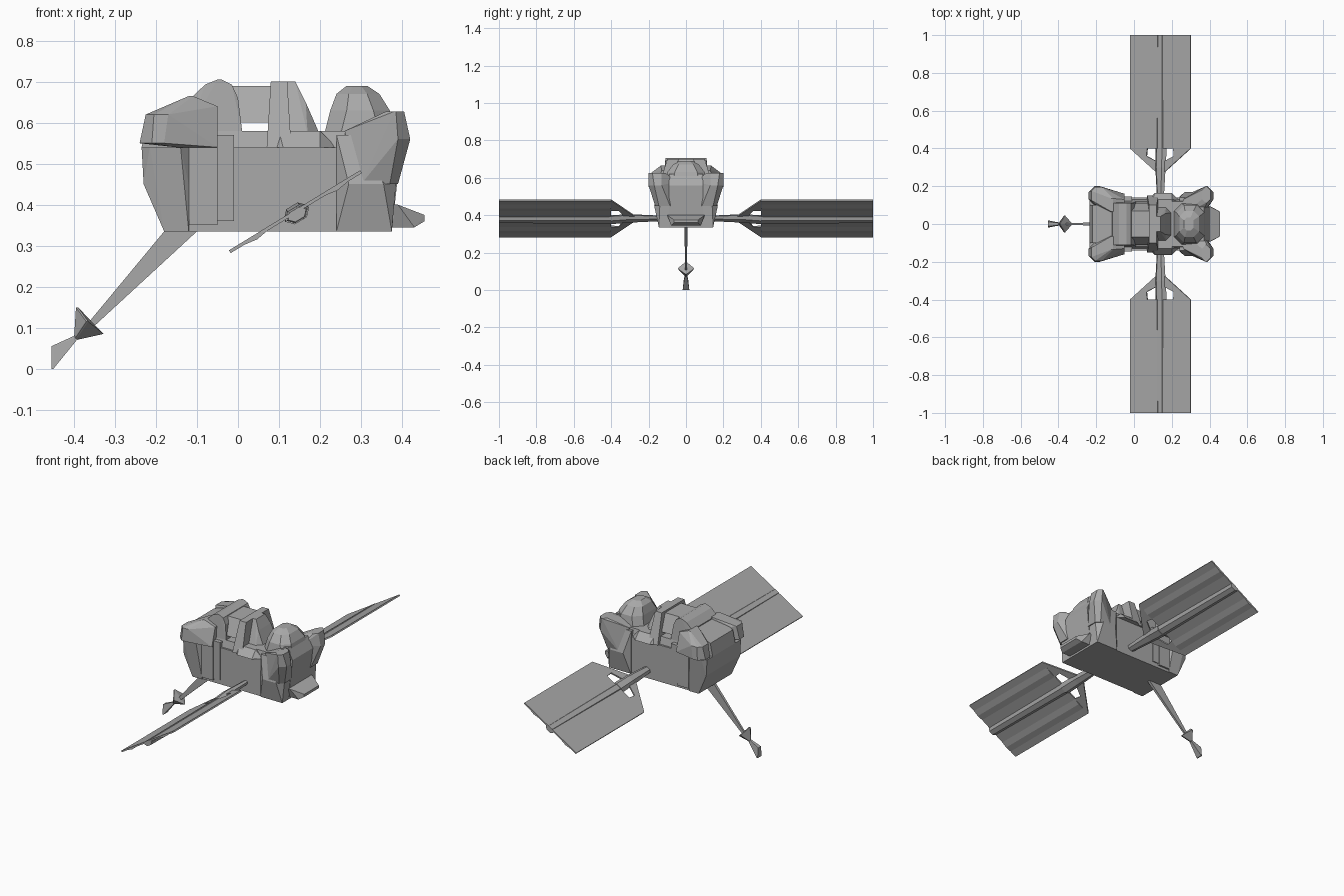
import bpy, bmesh, math
from mathutils import Vector

if "Cube" in bpy.data.objects:
    bpy.data.objects.remove(bpy.data.objects["Cube"])

colour = (.4, .4, .4, 1)
grey = bpy.data.materials.new("satellite_grey")
grey.use_nodes = True
grey.diffuse_color = colour
grey.node_tree.nodes["Principled BSDF"].inputs["Base Color"].default_value = colour

# Shared levels of the body
base, waist, deck, shoulder, roof = .335, .45, .54, .62, .7
sides = (("back", 1), ("front", -1))


def finish(name, bm):
    bmesh.ops.recalc_face_normals(bm, faces=bm.faces)
    mesh = bpy.data.meshes.new(name)
    bm.to_mesh(mesh)
    bm.free()
    mesh.materials.append(grey)
    part = bpy.data.objects.new(name, mesh)
    bpy.context.collection.objects.link(part)


def ring(left, right, half, z, cut=0, middle=0):
    """Level rectangle with optional cut corners, centred on y = middle."""
    centre, reach = (left + right) / 2, (right - left) / 2
    return [Vector((centre + sx * (reach - a), middle + sy * (half - b), z))
            for sx in (1, -1) for sy in (1, -1) for a, b in ((cut, 0), (0, cut))]


def hull(name, *rings):
    """Faceted convex block wrapped around rings of points."""
    bm = bmesh.new()
    for points in rings:
        for point in points:
            bm.verts.new(point)
    bmesh.ops.remove_doubles(bm, verts=bm.verts, dist=.0005)
    bmesh.ops.convex_hull(bm, input=bm.verts)
    stray = [v for v in bm.verts if not v.link_faces]
    bmesh.ops.delete(bm, geom=stray, context="VERTS")
    bmesh.ops.dissolve_limit(bm, angle_limit=.03, verts=bm.verts, edges=bm.edges)
    finish(name, bm)


# Main body and the sunken centres of its two ends
hull("main_body", ring(-.18, .36, .14, base), ring(-.18, .36, .14, deck))
hull("saddle_floor", ring(-.05, .3, .13, deck), ring(-.05, .3, .12, .58))
hull("saddle_bulge", ring(.07, .24, .165, deck, .04), ring(.1, .2, .13, .58))
hull("rear_lower_wall", ring(-.18, -.12, .145, base), ring(-.23, -.12, .15, waist),
     ring(-.235, -.12, .17, deck, .02))
hull("rear_roof", ring(-.235, -.05, .1, deck), ring(-.22, -.05, .1, .61),
     ring(-.12, -.05, .1, .64), ring(-.12, -.11, .1, .655))
hull("nose_centre", ring(.3, .375, .09, base), ring(.3, .4, .09, .56),
     ring(.3, .37, .09, shoulder))
hull("nose_plate", ring(.37, .43, .08, .345), ring(.37, .455, .065, .36),
     ring(.37, .455, .065, .375), ring(.37, .39, .1, .4))

# Flared corner lobes and flat pods on each flank
for side, s in sides:
    hull(f"rear_lobe_{side}",
         ring(-.24, -.15, .05, .55, .03, s * .15),
         ring(-.225, -.15, .045, shoulder, .02, s * .15),
         ring(-.12, -.11, .035, .665, 0, s * .1),
         ring(-.15, -.05, .05, deck, 0, s * .11),
         ring(-.1, -.05, .03, .64, 0, s * .1))
    hull(f"nose_lower_{side}",
         ring(.24, .375, .05, base, 0, s * .095),
         ring(.24, .385, .065, waist, .03, s * .105),
         ring(.24, .3, .05, .57, 0, s * .09))
    hull(f"nose_lobe_{side}",
         ring(.28, .39, .05, waist, .02, s * .115),
         ring(.36, .42, .05, .56, .03, s * .15),
         ring(.36, .405, .045, .627, .02, s * .155),
         ring(.26, .36, .04, .58, 0, s * .09))
    hull(f"side_pod_{side}", *(ring(-.12, -.05, .02, z, 0, s * .13) for z in (.35, deck)))
    hull(f"side_panel_{side}", *(ring(-.05, -.01, .02, z, 0, s * .125) for z in (.36, .57)))

# Roof equipment: rounded housing, crossbar, sloping cone and faceted dome
hull("roof_housing", ring(-.12, .01, .12, .58), ring(-.115, 0, .11, .66),
     ring(-.08, -.015, .11, .693), ring(-.05, -.04, .11, .705))
hull("roof_deck", ring(-.02, .1, .11, .6), ring(-.02, .1, .07, .69))
hull("crossbar", ring(.07, .13, .15, deck), ring(.08, .12, .1, roof))
hull("roof_cone", ring(.1, .2, .09, .57, .03), ring(.1, .165, .055, .65),
     ring(.1, .14, .04, roof))
hull("nose_dome", ring(.21, .385, .11, .57, .04), ring(.225, .37, .1, .63, .04),
     ring(.24, .345, .07, .67, .03), ring(.265, .315, .035, .69, .015))

# Tilted wing plane, addressed by distance across, along and above it
tilt = math.atan(.61)
across = Vector((math.cos(tilt), 0, math.sin(tilt)))
normal = Vector((-math.sin(tilt), 0, math.cos(tilt)))
hub = Vector((.14, 0, .383))
half_chord, root, tip = .1875, .4, 1


def on_wing(u, y, height=0):
    return hub + across * u + Vector((0, y, 0)) + normal * height


def sheet(name, outline, thickness=.008):
    """Thin plate lying in the wing plane."""
    bm = bmesh.new()
    face = bm.faces.new([bm.verts.new(on_wing(u, y, -thickness / 2)) for u, y in outline])
    grown = bmesh.ops.extrude_face_region(bm, geom=[face])["geom"]
    bmesh.ops.translate(bm, vec=normal * thickness,
                        verts=[v for v in grown if isinstance(v, bmesh.types.BMVert)])
    finish(name, bm)


def hexagon(y, radius, height):
    angles = [math.tau * i / 6 for i in range(6)]
    return [on_wing(radius * math.cos(a), y, height + radius * .6 * math.sin(a))
            for a in angles]


# Solar wings: panel, open root frame, spar and ribs
for side, s in sides:
    sheet(f"solar_panel_{side}", [(-half_chord, s * root), (half_chord, s * root),
                                  (half_chord, s * tip), (-half_chord, s * tip)])
    for edge, e in (("lower", -1), ("upper", 1)):
        sheet(f"{edge}_root_frame_{side}",
              [(e * half_chord, s * root), (e * .08, s * root), (e * .085, s * .36),
               (e * .02, s * .33), (e * .02, s * .27)])
        hull(f"{edge}_panel_rib_{side}",
             [on_wing(e * .115 + du, s * y, -.003 - drop)
              for y in (root, tip) for du, drop in ((-.04, 0), (.04, 0), (0, .006))])
    hull(f"wing_arm_{side}", hexagon(s * .12, .02, 0), hexagon(s * .3, .032, 0))
    hull(f"wing_joint_{side}", hexagon(s * .3, .032, 0), hexagon(s * root, .034, -.008))
    hull(f"wing_spar_{side}", hexagon(s * root, .03, -.008), hexagon(s * tip, .026, -.008))

# Antenna boom with a pointed feed and a flared tail
hull("antenna_boom", ring(-.18, -.1, .008, base), ring(-.375, -.355, .005, .1))
hull("antenna_feed", ring(-.395, -.39, .003, .15), ring(-.37, -.365, .045, .115),
     ring(-.335, -.328, .003, .085), ring(-.4, -.395, .003, .07))
hull("antenna_tail", ring(-.4, -.385, .006, .08), ring(-.455, -.45, .012, .055),
     ring(-.455, -.45, .018, 0))
